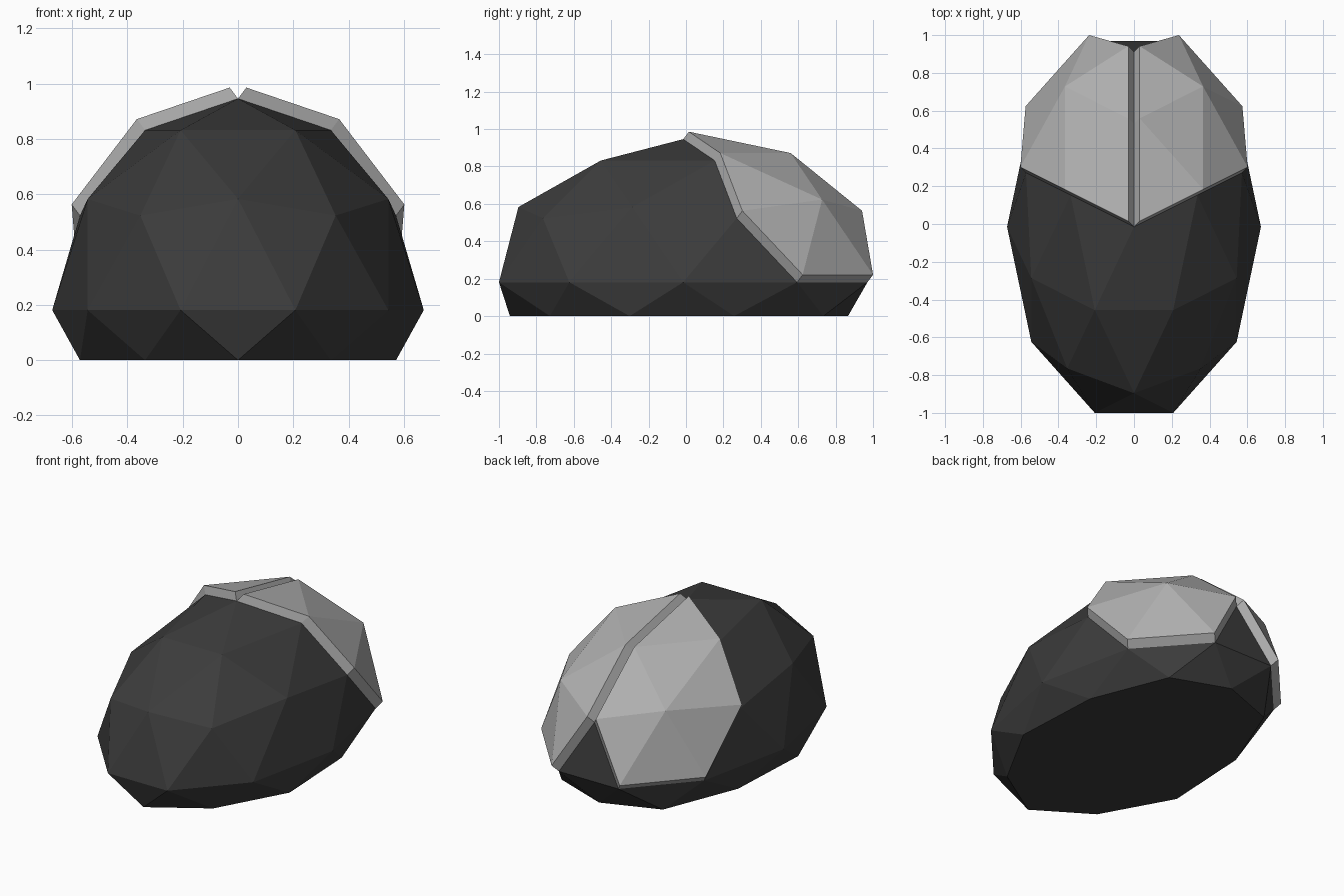
import bpy, bmesh, math
from mathutils import Matrix, Vector

if "Cube" in bpy.data.objects:
    bpy.data.objects.remove(bpy.data.objects["Cube"])

SCALE = Vector((0.672, 1.0357, 0.765))   # half-sizes of the ellipsoid
CENTRE = Vector((0, -0.015, 0.181))
LIFT = Vector((0.03, 0.03, 0.04))        # how far each button stands off the body


def material(name, colour):
    m = bpy.data.materials.new(name)
    m.diffuse_color = (*colour, 1)
    m.use_nodes = True
    m.node_tree.nodes["Principled BSDF"].inputs["Base Color"].default_value = m.diffuse_color
    return m


def unit_dome():
    bm = bmesh.new()
    bmesh.ops.create_icosphere(bm, subdivisions=2, radius=1,
                               matrix=Matrix.Rotation(math.pi / 2, 4, 'Z'))
    return bm


def place(bm):
    # stretch to the body size and flatten the underside onto the ground
    for v in bm.verts:
        v.co = Vector(a * b for a, b in zip(v.co, SCALE)) + CENTRE
        v.co.z = max(v.co.z, 0)


def finish(bm, name, mat):
    me = bpy.data.meshes.new(name)
    bm.to_mesh(me)
    bm.free()
    me.materials.append(mat)
    ob = bpy.data.objects.new(name, me)
    bpy.context.collection.objects.link(ob)
    return ob


def on_button(f):
    # rear upper faces on the right-hand side
    return all(v.co.x > -0.01 and v.co.z > -0.01 and (v.co.y > 0.1 or v.co.z > 0.95)
               for v in f.verts)


def button(name, side, mat):
    bm = unit_dome()
    drop = [f for f in bm.faces if not on_button(f)]
    bmesh.ops.delete(bm, geom=drop, context='FACES')
    place(bm)
    base = list(bm.faces)
    new = bmesh.ops.extrude_face_region(bm, geom=base)["geom"]
    bmesh.ops.translate(bm, vec=LIFT, verts=[g for g in new if isinstance(g, bmesh.types.BMVert)])
    for v in bm.verts:
        v.co.x *= side
    bmesh.ops.recalc_face_normals(bm, faces=bm.faces)
    # the face resting on the body is not needed
    hidden = [f for f in base if f.is_valid]
    if hidden:
        bmesh.ops.delete(bm, geom=hidden, context='FACES_ONLY')
    return finish(bm, name, mat)


dark = material("dark grey", (0.045, 0.045, 0.045))
light = material("light grey", (0.43, 0.43, 0.43))

# body
shell = unit_dome()
place(shell)
bmesh.ops.recalc_face_normals(shell, faces=shell.faces)
finish(shell, "body", dark)

# two raised buttons
button("right_button", 1, light)
button("left_button", -1, light)
